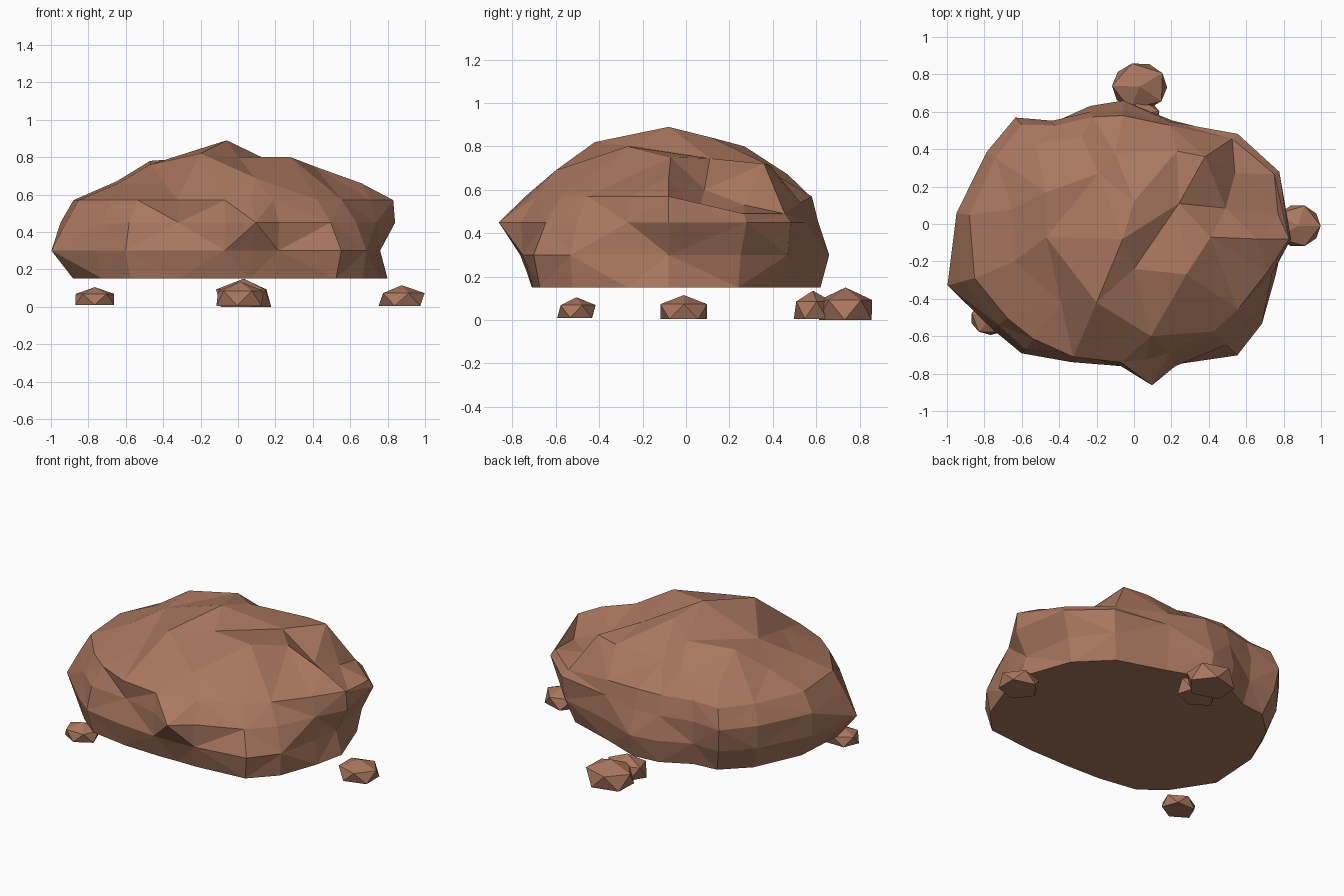
import bpy, bmesh, math
from mathutils import Vector
from mathutils.geometry import delaunay_2d_cdt

if "Cube" in bpy.data.objects:
    bpy.data.objects.remove(bpy.data.objects["Cube"])

stone = bpy.data.materials.new("brown stone")
stone.diffuse_color = (0.40, 0.185, 0.115, 1)
stone.use_nodes = True
stone.node_tree.nodes["Principled BSDF"].inputs["Base Color"].default_value = stone.diffuse_color


def finish(bm, name):
    bmesh.ops.recalc_face_normals(bm, faces=bm.faces)
    mesh = bpy.data.meshes.new(name)
    bm.to_mesh(mesh)
    bm.free()
    mesh.materials.append(stone)
    obj = bpy.data.objects.new(name, mesh)
    bpy.context.collection.objects.link(obj)


# Boulder sides: angle, then radius from a common centre at each height
CX, CY = -0.07, -0.08
HEIGHTS = [0.15, 0.30, 0.45, 0.57]
LOW_RIM = {23: 0.49, 42: 0.49, 67: 0.54}   # rim dips at the back right
ROWS = [
    (0, .87, .83, .91, .90), (23, .82, .85, .92, .89),
    (42, .76, .82, .84, .80), (67, .66, .69, .68, .66),
    (89, .70, .74, .69, .66), (103, .70, .73, .70, .67),
    (120, .68, .72, .73, .70), (131, .76, .83, .86, .81),
    (147, .78, .84, .855, .80), (171, .80, .88, .89, .82),
    (195, .84, .96, .88, .81), (215, .80, .84, .80, .74),
    (229, .77, .81, .78, .71), (248, .67, .71, .66, .68),
    (270, .63, .68, .68, .66), (282, .64, .70, .80, .66),
    (293, .68, .73, .74, .66), (315, .84, .88, .80, .70),
    (329, .86, .88, .82, .73), (347, .85, .83, .83, .80),
]
# Boulder crown: corner points inside the rim, first six along the east step
CROWN = [
    (0, .12, .84), (.24, .11, .745), (.38, .36, .72), (.41, -.07, .75),
    (.66, -.08, .66), (.49, .085, .60), (.77, .05, .47), (.54, .27, .53),
    (-.06, -.08, .89), (0, -.24, .80), (-.20, -.42, .82), (.28, -.27, .80),
    (-.47, .17, .78), (-.47, -.07, .76), (-.19, .27, .80), (.23, .39, .71),
    (.09, -.60, .69), (-.39, -.42, .66), (-.64, -.20, .66), (-.10, .38, .69),
    (-.53, .43, .65), (-.28, .47, .67), (-.65, .08, .67),
]
CREASES = [(0, 1), (1, 2), (1, 3), (3, 4), (1, 5), (5, 6)]
bm = bmesh.new()
n = len(ROWS)
rings = []
for j, z in enumerate(HEIGHTS):
    ring = []
    for i, row in enumerate(ROWS):
        a, r = math.radians(row[0]), row[j + 1]
        h = LOW_RIM.get(row[0], z) if j == 3 else z
        ring.append(bm.verts.new((CX + r * math.cos(a), CY + r * math.sin(a), h)))
    rings.append(ring)
for j in range(len(rings) - 1):
    for i in range(n):
        k = (i + 1) % n
        a, b, c, d = rings[j][i], rings[j][k], rings[j + 1][k], rings[j + 1][i]
        if (i + j) % 2:
            bm.faces.new((a, b, c))
            bm.faces.new((a, c, d))
        else:
            bm.faces.new((a, b, d))
            bm.faces.new((b, c, d))
bm.faces.new(rings[0])
top = rings[-1] + [bm.verts.new(p) for p in CROWN]
edges = [(n + a, n + b) for a, b in CREASES] + [(n + 4, 0)]
_, _, faces, orig, _, _ = delaunay_2d_cdt(
    [Vector(v.co[:2]) for v in top], edges, [list(range(n))], 1, 1e-5)
for f in faces:
    bm.faces.new([top[orig[i][0]] for i in f])
finish(bm, "boulder")


# Pebbles: squashed icospheres with flattened undersides
def pebble(name, x, y, rx, ry, z0, z1, turn):
    bm = bmesh.new()
    bmesh.ops.create_icosphere(bm, subdivisions=1, radius=1)
    low = -0.447
    c, s = math.cos(turn), math.sin(turn)
    for v in bm.verts:
        px, py, pz = v.co
        t = (max(pz, low) - low) / (1 - low)
        v.co = (x + rx * 1.1 * (px * c - py * s), y + ry * 1.1 * (px * s + py * c),
                z0 + (z1 - z0) * t)
    finish(bm, name)


pebble("pebble_front_left", -0.765, -0.505, 0.11, 0.09, 0.01, 0.105, 0.3)
pebble("pebble_right", 0.875, -0.01, 0.125, 0.115, 0.005, 0.115, 0.0)
pebble("pebble_back", 0.03, 0.735, 0.15, 0.13, 0.0, 0.15, 0.6)
pebble("pebble_back_inner", 0.01, 0.585, 0.13, 0.09, 0.005, 0.135, 0.2)
